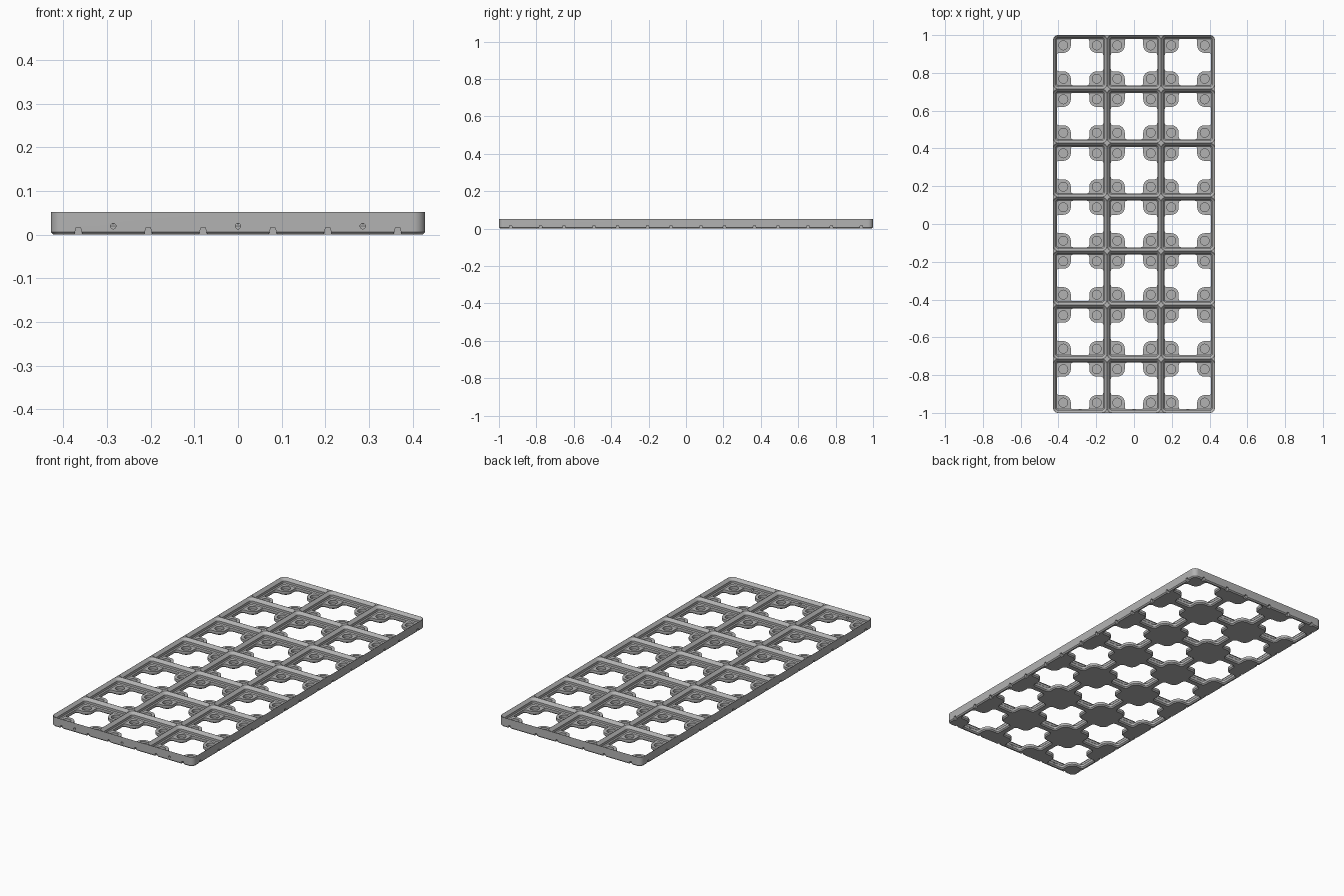
import bpy, bmesh, math

cube = bpy.data.objects.get("Cube")
if cube:
    bpy.data.objects.remove(cube, do_unlink=True)

PITCH = 2 / 7
COLS, ROWS = 3, 7
HX, HY = COLS * PITCH / 2, 1.0
TOP, PAD_TOP = 0.0517, 0.02
MAGNET = PITCH / 2 - 0.0544      # magnet offset from the cell centre
CHAMFER = 0.006

grey = bpy.data.materials.new("plain grey")
grey.use_nodes = True
grey.diffuse_color = (0.45, 0.45, 0.45, 1)
grey.node_tree.nodes["Principled BSDF"].inputs["Base Color"].default_value = (0.45, 0.45, 0.45, 1)


def arc(cx, cy, r, start, end, steps=8):
    angles = [math.radians(start + (end - start) * i / steps) for i in range(steps + 1)]
    return [(cx + r * math.cos(t), cy + r * math.sin(t)) for t in angles]


def rounded_rect(hx, hy, r):
    corners = [(1, 1), (-1, 1), (-1, -1), (1, -1)]
    return [p for i, (sx, sy) in enumerate(corners)
            for p in arc(sx * (hx - r), sy * (hy - r), r, 90 * i, 90 * i + 90)]


def opening(grow):
    """Plus-shaped hole that leaves a rounded pad in each cell corner."""
    wall, pad_edge, fillet, pad_r = 0.1232, 0.0489, 0.012, 0.0396
    quarter = arc(wall - fillet, pad_edge - fillet, fillet + grow, 0, 90, 5)
    quarter += arc(MAGNET, MAGNET, pad_r - grow, 270, 180, 10)
    quarter += arc(pad_edge - fillet, wall - fillet, fillet + grow, 0, 90, 5)
    pts = []
    for k in range(4):
        c, s = [(1, 0), (0, 1), (-1, 0), (0, -1)][k]
        pts += [(x * c - y * s, x * s + y * c) for x, y in quarter]
    return pts


def loft(bm, rings, place=lambda x, y, z: (x, y, z)):
    """Skin a stack of (height, outline) rings and cap both ends."""
    loops = [[bm.verts.new(place(x, y, z)) for x, y in pts] for z, pts in rings]
    n = len(loops[0])
    for low, high in zip(loops, loops[1:]):
        for i in range(n):
            j = (i + 1) % n
            bm.faces.new((low[i], low[j], high[j], high[i]))
    bm.faces.new(loops[0][::-1])
    bm.faces.new(loops[-1])


def finish(name, bm):
    bmesh.ops.recalc_face_normals(bm, faces=bm.faces)
    mesh = bpy.data.meshes.new(name)
    bm.to_mesh(mesh)
    bm.free()
    mesh.materials.append(grey)
    obj = bpy.data.objects.new(name, mesh)
    bpy.context.collection.objects.link(obj)
    return obj


def carve(target, name, bm):
    cutter = finish(name, bm)
    cutter.hide_render = True
    mod = target.modifiers.new(name, 'BOOLEAN')
    mod.operation, mod.solver, mod.object = 'DIFFERENCE', 'EXACT', cutter
    bpy.context.view_layer.objects.active = target
    bpy.ops.object.modifier_apply(modifier=name)
    bpy.data.objects.remove(cutter, do_unlink=True)


cells = [((i - (COLS - 1) / 2) * PITCH, (j - (ROWS - 1) / 2) * PITCH)
         for i in range(COLS) for j in range(ROWS)]


def at(cx, cy):
    return lambda x, y, z: (x + cx, y + cy, z)


# Rounded slab with a chamfered bottom edge
bm = bmesh.new()
outer = rounded_rect(HX, HY, 0.027)
loft(bm, [(0, rounded_rect(HX - CHAMFER, HY - CHAMFER, 0.021)), (CHAMFER, outer), (TOP, outer)])
grid = finish("grid_baseplate", bm)

# Stepped sockets, one per cell
socket = [(z, rounded_rect(h, h, r)) for z, h, r in
          [(PAD_TOP, 0.1234, 0.008), (0.0248, 0.1282, 0.0126), (0.037, 0.1282, 0.0126),
           (TOP, 0.1423, 0.0268), (0.06, 0.1423, 0.0268)]]
bm = bmesh.new()
for c in cells:
    loft(bm, socket, at(*c))
carve(grid, "socket_cutter", bm)

# Through openings with a chamfered underside
hole = [(-0.01, opening(CHAMFER)), (0, opening(CHAMFER)), (CHAMFER, opening(0)), (0.022, opening(0))]
bm = bmesh.new()
for c in cells:
    loft(bm, hole, at(*c))
carve(grid, "opening_cutter", bm)

# Magnet recesses in the pads
disc = arc(0, 0, 0.0235, 0, 360, 32)[:-1]
bm = bmesh.new()
for cx, cy in cells:
    for sx in (-1, 1):
        for sy in (-1, 1):
            loft(bm, [(0.0045, disc), (0.03, disc)], at(cx + sx * MAGNET, cy + sy * MAGNET))
carve(grid, "magnet_cutter", bm)

# Small trapezoid notches along the lower outer edges
notch = [(-0.011, -0.005), (0.011, -0.005), (0.005, 0.016), (-0.005, 0.016)]
bm = bmesh.new()
for count, half, along_x in ((COLS, HY, True), (ROWS, HX, False)):
    for i in range(count):
        for side in (-1, 1):
            mid = (i - (count - 1) / 2) * PITCH + side * 0.08
            for edge in (-1, 1):
                def place(u, v, d, mid=mid, edge=edge, half=half, along_x=along_x):
                    return (mid + u, edge * d, v) if along_x else (edge * d, mid + u, v)
                loft(bm, [(half - 0.014, notch), (half + 0.02, notch)], place)
carve(grid, "notch_cutter", bm)

# Pin holes through the front wall
pin = arc(0, 0, 0.0062, 0, 360, 20)[:-1]
bm = bmesh.new()
for i in range(COLS):
    loft(bm, [(-HY - 0.02, pin), (-HY + 0.04, pin)],
         lambda u, v, d, i=i: ((i - 1) * PITCH + u, d, 0.0195 + v))
carve(grid, "pin_cutter", bm)

bpy.ops.object.select_all(action='DESELECT')
grid.select_set(True)
bpy.context.view_layer.objects.active = grid
bpy.ops.object.shade_smooth_by_angle(angle=math.radians(30))
